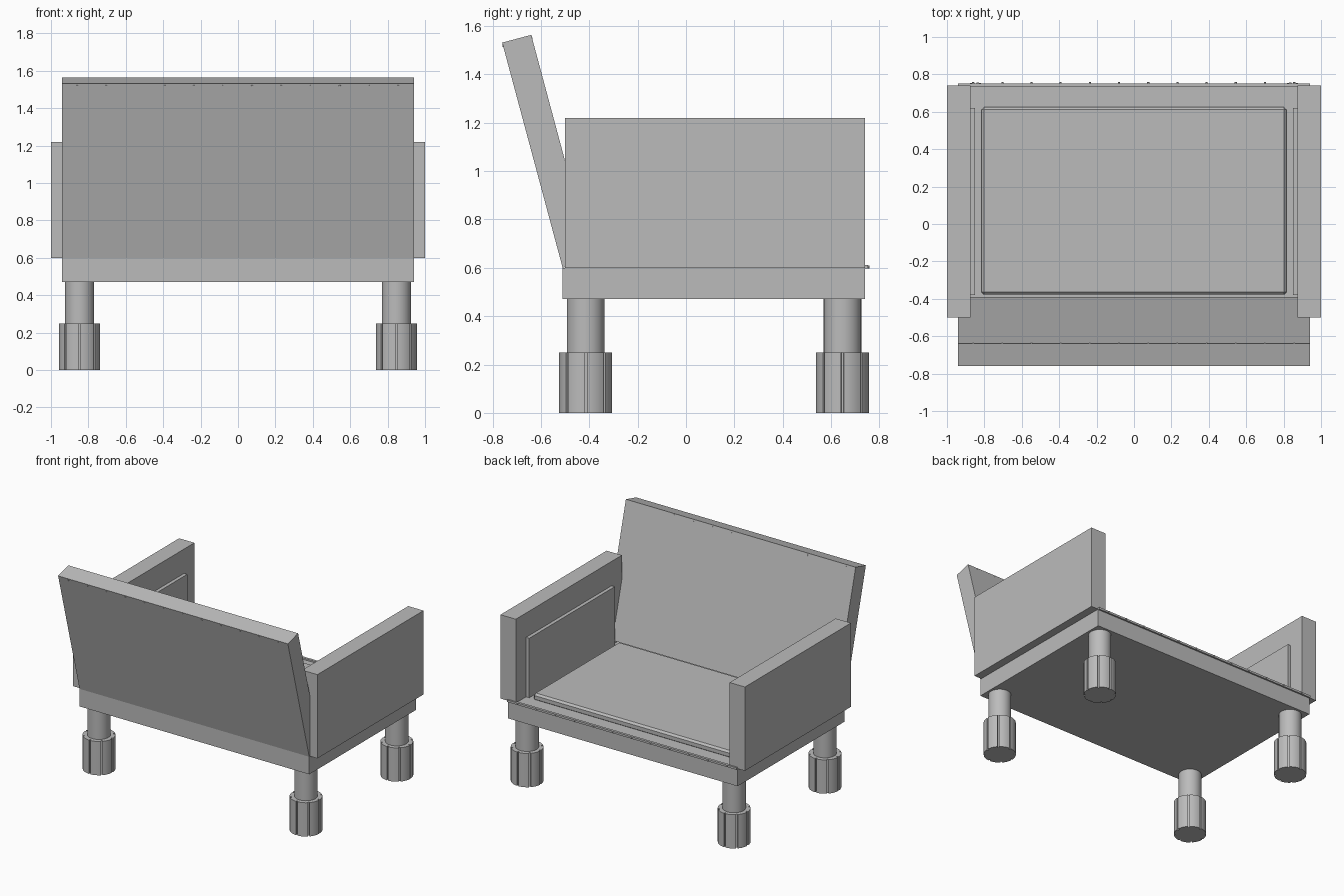
import bpy, bmesh
from math import sin, cos, pi, radians
from mathutils import Matrix, Vector

if "Cube" in bpy.data.objects:
    bpy.data.objects.remove(bpy.data.objects["Cube"])

grey = bpy.data.materials.new("plain grey")
grey.use_nodes = True
grey.diffuse_color = (0.5, 0.5, 0.5, 1)
grey.node_tree.nodes["Principled BSDF"].inputs["Base Color"].default_value = (0.5, 0.5, 0.5, 1)


def finish(name, bm, smooth=False):
    bmesh.ops.recalc_face_normals(bm, faces=bm.faces)
    mesh = bpy.data.meshes.new(name)
    bm.to_mesh(mesh)
    bm.free()
    mesh.materials.append(grey)
    obj = bpy.data.objects.new(name, mesh)
    bpy.context.collection.objects.link(obj)
    if smooth:
        bpy.ops.object.select_all(action='DESELECT')
        obj.select_set(True)
        bpy.context.view_layer.objects.active = obj
        bpy.ops.object.shade_smooth_by_angle(angle=radians(35))
    return obj


def box(name, x, y, z):
    bm = bmesh.new()
    bmesh.ops.create_cube(bm, size=1)
    for v in bm.verts:
        v.co = [lo + (c + 0.5) * (hi - lo) for c, (lo, hi) in zip(v.co, (x, y, z))]
    return finish(name, bm)


def prism(bm, points, direction):
    face = bm.faces.new([bm.verts.new(p) for p in points])
    top = bmesh.ops.extrude_face_region(bm, geom=[face])
    moved = [g for g in top["geom"] if isinstance(g, bmesh.types.BMVert)]
    bmesh.ops.translate(bm, verts=moved, vec=direction)


def studs(name, start, direction, radius):
    # Row of twelve pins running along x
    bm = bmesh.new()
    turn = Vector((0, 0, 1)).rotation_difference(direction).to_matrix().to_4x4()
    for i in range(12):
        place = Matrix.Translation(start + Vector((-0.86 + i * 0.156, 0, 0)) + direction / 2)
        bmesh.ops.create_cone(bm, cap_ends=True, segments=10, radius1=radius, radius2=radius,
                              depth=direction.length, matrix=place @ turn)
    finish(name, bm, True)


def foot(name, x, y):
    # Round foot with eight narrow upright grooves
    outline = []
    for i in range(8):
        mid = i * pi / 4
        for offset in (-0.05, 0.05):
            outline.append((0.098, mid + offset))
        for k in range(6):
            outline.append((0.11, mid + 0.05 + k * (pi / 4 - 0.1) / 5))
    bm = bmesh.new()
    prism(bm, [(x + r * cos(a), y + r * sin(a), 0) for r, a in outline], (0, 0, 0.25))
    finish(name, bm, True)


# Base, seat and front trim
box("base", (-0.94, 0.94), (-0.51, 0.74), (0.47, 0.6))
seat = box("seat", (-0.815, 0.815), (-0.378, 0.625), (0.59, 0.645))
bevel = seat.modifiers.new("soft edge", 'BEVEL')
bevel.width = 0.014
box("front_trim", (-0.94, 0.94), (0.733, 0.752), (0.596, 0.611))
studs("front_trim_studs", Vector((0, 0.74, 0.604)), Vector((0, 0.018, 0)), 0.006)

# Leaning backrest
bm = bmesh.new()
prism(bm, [(-0.94, -0.51, 0.6), (-0.94, -0.39, 0.632), (-0.94, -0.64, 1.563), (-0.94, -0.76, 1.531)],
      (1.88, 0, 0))
finish("backrest", bm)
lean = Vector((0, 0.966, 0.259))
studs("backrest_studs", Vector((0, -0.757, 1.518)) - lean * 0.002, lean * 0.128, 0.006)

# Arms, inner arm panels and legs
for side, s in (("left", 1), ("right", -1)):
    box(side + "_arm", sorted((s * 0.875, s)), (-0.5, 0.74), (0.6, 1.22))
    box(side + "_arm_panel", sorted((s * 0.849, s * 0.88)), (-0.38, 0.62), (0.6, 1.04))
    for end, y in (("front", -0.415), ("back", 0.647)):
        bm = bmesh.new()
        bmesh.ops.create_cone(bm, cap_ends=True, segments=32, radius1=0.078, radius2=0.078, depth=0.24,
                              matrix=Matrix.Translation((s * 0.847, y, 0.355)))
        finish(f"{end}_{side}_leg", bm, True)
        foot(f"{end}_{side}_foot", s * 0.847, y)
